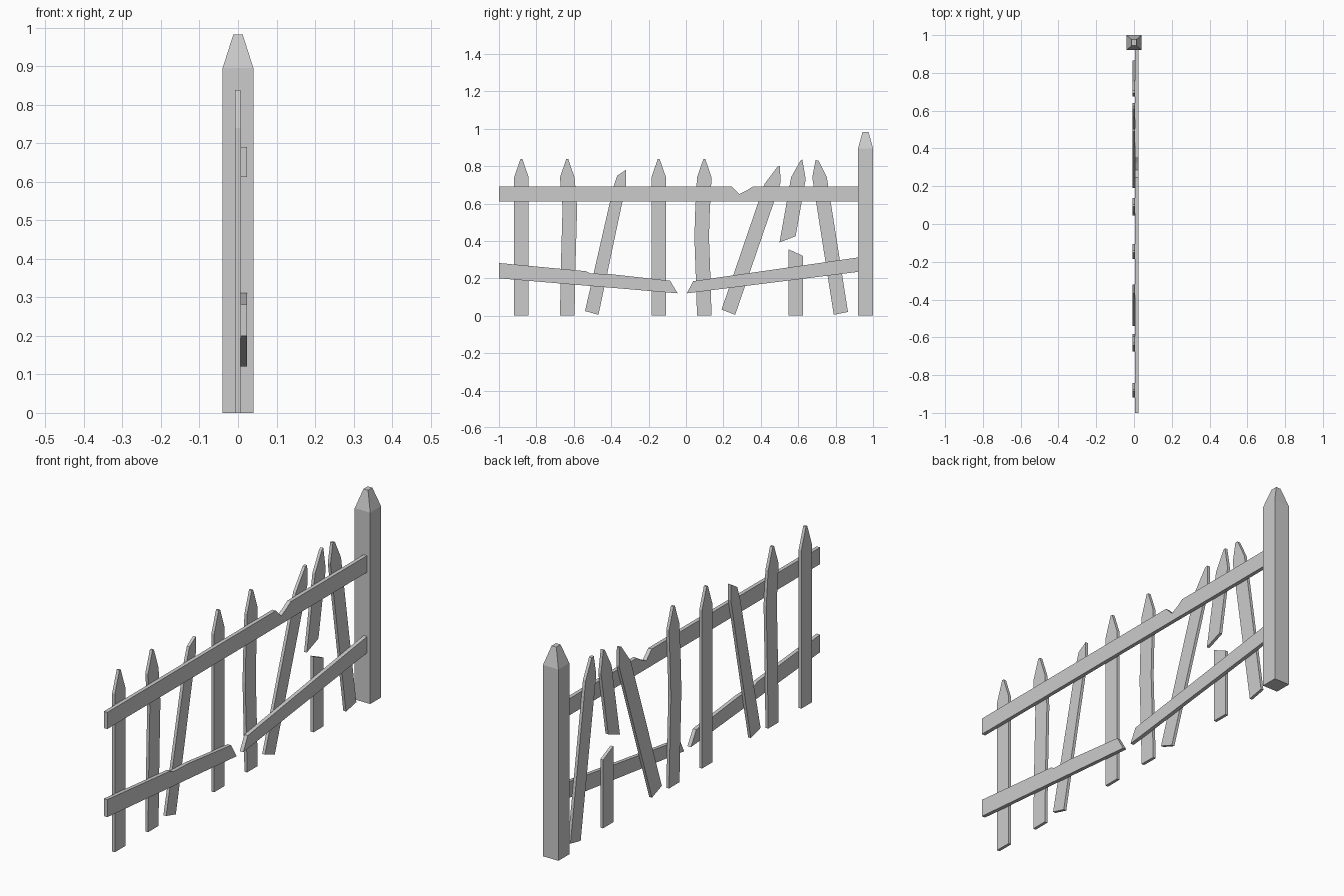
import bpy, bmesh

old = bpy.data.objects.get("Cube")
if old:
    bpy.data.objects.remove(old, do_unlink=True)

grey = bpy.data.materials.new("plain grey")
grey.use_nodes = True
tone = (0.6, 0.6, 0.6, 1)
grey.diffuse_color = tone
grey.node_tree.nodes["Principled BSDF"].inputs["Base Color"].default_value = tone

PICKET = (-0.008, 0.006)
RAIL = (0.006, 0.024)


def finish(name, bm):
    bmesh.ops.recalc_face_normals(bm, faces=bm.faces)
    mesh = bpy.data.meshes.new(name)
    bm.to_mesh(mesh)
    bm.free()
    mesh.materials.append(grey)
    obj = bpy.data.objects.new(name, mesh)
    bpy.context.collection.objects.link(obj)
    return obj


def board(name, outline, depth):
    """Extrude a (y, z) outline along x between the two depths."""
    bm = bmesh.new()
    face = bm.faces.new([bm.verts.new((depth[0], y, z)) for y, z in outline])
    moved = bmesh.ops.extrude_face_region(bm, geom=[face])["geom"]
    verts = [v for v in moved if isinstance(v, bmesh.types.BMVert)]
    bmesh.ops.translate(bm, verts=verts, vec=(depth[1] - depth[0], 0, 0))
    return finish(name, bm)


def pointed_picket(name, y, bends):
    """Upright pointed picket; bends are (sideways shift, height) pairs."""
    w = 0.039
    spine = [(0, 0)] + bends + [(0, 0.74)]
    right = [(y + s + w, z) for s, z in spine]
    left = [(y + s - w, z) for s, z in reversed(spine)]
    board(name, right + [(y + 0.005, 0.838), (y - 0.005, 0.838)] + left, PICKET)


# Upright pickets, two of them warped
pointed_picket("picket_end", -0.88, [])
pointed_picket("picket_warped", -0.635, [(0.006, 0.3), (0.014, 0.58)])
pointed_picket("picket_middle", -0.146, [])
pointed_picket("picket_bowed", 0.098, [(-0.006, 0.2), (-0.014, 0.42), (-0.01, 0.55)])

# Leaning and snapped pickets
board("picket_leaning", [(-0.54, 0.025), (-0.468, 0.005), (-0.32, 0.705),
      (-0.32, 0.78), (-0.367, 0.75), (-0.388, 0.69)], PICKET)
board("picket_steep", [(0.19, 0.033), (0.263, 0.005), (0.505, 0.71),
      (0.503, 0.8), (0.49, 0.798), (0.42, 0.705)], PICKET)
board("picket_snapped_top", [(0.5, 0.392), (0.586, 0.425), (0.64, 0.73),
      (0.622, 0.835), (0.612, 0.83), (0.562, 0.74)], PICKET)
board("picket_snapped_stub", [(0.549, 0), (0.625, 0), (0.625, 0.32),
      (0.549, 0.355)], PICKET)
board("picket_by_post", [(0.79, 0.005), (0.866, 0.02), (0.753, 0.74),
      (0.708, 0.83), (0.693, 0.832), (0.675, 0.74)], PICKET)

# Notched top rail and the two halves of the broken lower rail
board("top_rail", [(-1, 0.612), (0.93, 0.612), (0.93, 0.69), (0.355, 0.69),
      (0.325, 0.67), (0.285, 0.65), (0.245, 0.69), (-1, 0.69)], RAIL)
board("lower_rail_outer", [(-1, 0.2), (-0.045, 0.12), (-0.085, 0.187),
      (-0.4, 0.222), (-0.51, 0.226), (-0.535, 0.238), (-1, 0.282)], RAIL)
board("lower_rail_inner", [(0.005, 0.12), (0.93, 0.236), (0.93, 0.313),
      (0.038, 0.185)], RAIL)

# Square post with a tapered cap
bm = bmesh.new()
rings = []
for half_x, half_y, z in [(0.04, 0.04, 0), (0.04, 0.04, 0.895), (0.012, 0.016, 0.983)]:
    rings.append([bm.verts.new((sx * half_x, 0.96 + sy * half_y, z))
                  for sx, sy in [(-1, -1), (1, -1), (1, 1), (-1, 1)]])
for low, high in zip(rings, rings[1:]):
    for i in range(4):
        j = (i + 1) % 4
        bm.faces.new([low[i], low[j], high[j], high[i]])
bm.faces.new(rings[0])
bm.faces.new(rings[-1])
finish("post", bm)
